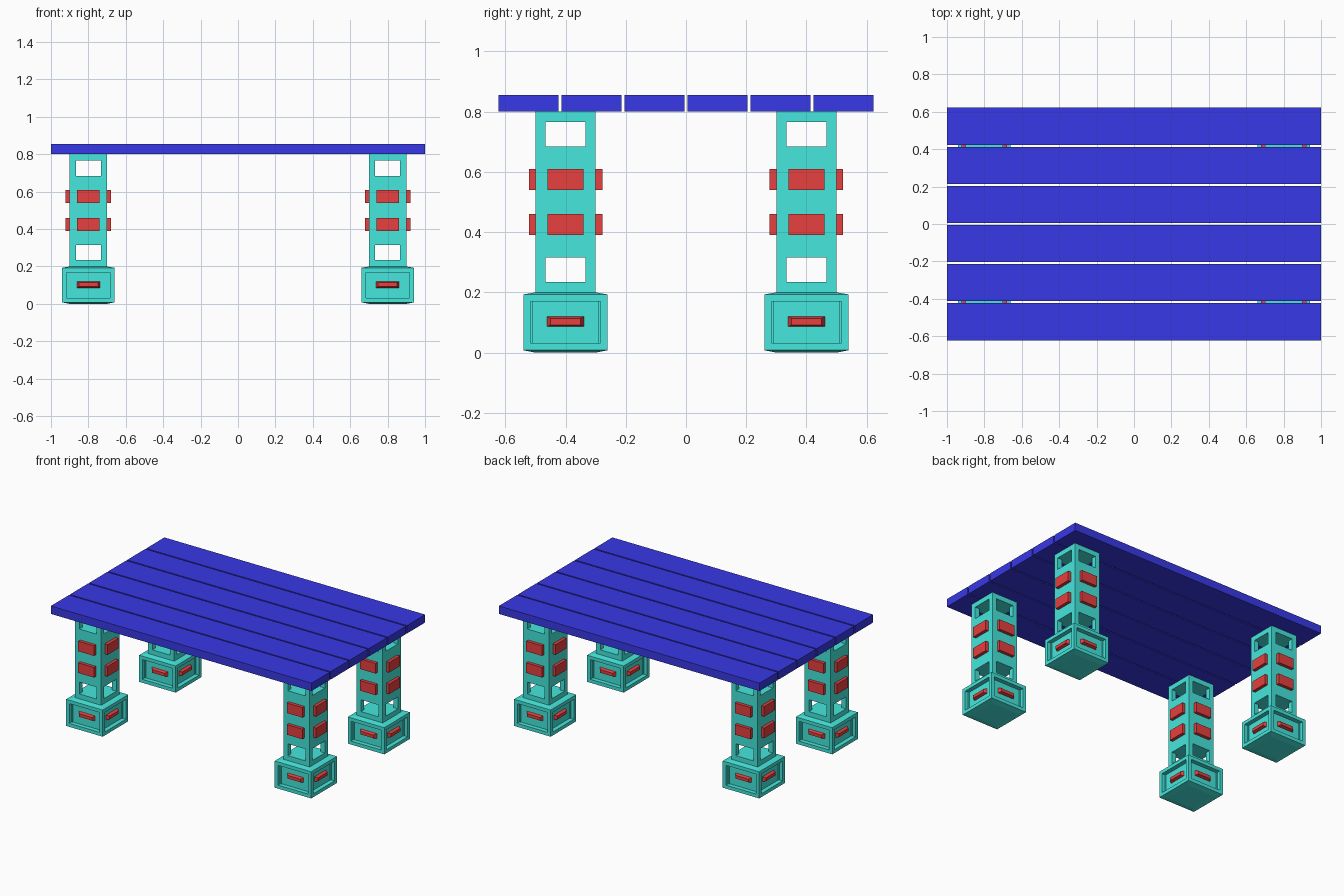
import bpy, bmesh
from mathutils import Matrix, Vector

if "Cube" in bpy.data.objects:
    bpy.data.objects.remove(bpy.data.objects["Cube"])

LEG = Vector((0.80, 0.40, 0.0))   # centre of the leg that gets mirrored to all corners


def material(name, rgb):
    m = bpy.data.materials.new(name)
    m.diffuse_color = (*rgb, 1)
    m.use_nodes = True
    m.node_tree.nodes["Principled BSDF"].inputs["Base Color"].default_value = m.diffuse_color
    return m


TEAL = material("teal", (0.06, 0.80, 0.72))
RED = material("red", (0.80, 0.05, 0.05))
BLUE = material("blue", (0.04, 0.04, 0.80))


def add_box(bm, center, size):
    mat = Matrix.Translation(center) @ Matrix.Diagonal((*size, 1))
    return bmesh.ops.create_cube(bm, size=1, matrix=mat)["verts"]


def finish(bm, name, mat=None):
    bmesh.ops.recalc_face_normals(bm, faces=bm.faces)
    me = bpy.data.meshes.new(name)
    bm.to_mesh(me)
    bm.free()
    ob = bpy.data.objects.new(name, me)
    bpy.context.collection.objects.link(ob)
    if mat:
        me.materials.append(mat)
    return ob


def mirror_to_corners(ob):
    mod = ob.modifiers.new("corners", 'MIRROR')
    mod.use_axis = (True, True, False)
    mod.use_mirror_merge = False


def loft(bm, rings):
    """Stack of square rings (half width, z), closed at both ends."""
    loops = [[bm.verts.new(LEG + Vector((sx * h, sy * h, z)))
              for sx, sy in ((-1, -1), (1, -1), (1, 1), (-1, 1))] for h, z in rings]
    for a, b in zip(loops, loops[1:]):
        for i in range(4):
            j = (i + 1) % 4
            bm.faces.new((a[i], a[j], b[j], b[i]))
    bm.faces.new(loops[0][::-1])
    bm.faces.new(loops[-1])
    bmesh.ops.recalc_face_normals(bm, faces=bm.faces)


# Tabletop planks
for i in range(6):
    bm = bmesh.new()
    add_box(bm, (0, (i - 2.5) * 0.209, 0.8275), (2.0, 0.199, 0.055))
    finish(bm, f"tabletop_plank_{i + 1}", BLUE)

# Leg column with windows passing through in both directions
bm = bmesh.new()
add_box(bm, LEG + Vector((0, 0, 0.4975)), (0.2, 0.2, 0.605))
column = finish(bm, "leg_columns", TEAL)
for axis, size in (("x", (0.4, 0.133, 0.082)), ("y", (0.133, 0.4, 0.082))):
    bm = bmesh.new()
    for z in (0.275, 0.725):
        add_box(bm, LEG + Vector((0, 0, z)), size)
    cutter = finish(bm, f"window_cutter_{axis}")
    cutter.hide_render = True
    cutter.hide_viewport = True
    mod = column.modifiers.new(f"windows_{axis}", 'BOOLEAN')
    mod.operation = 'DIFFERENCE'
    mod.solver = 'EXACT'
    mod.object = cutter
mirror_to_corners(column)

# Foot block with a recessed panel on each side
bm = bmesh.new()
loft(bm, ((0.10, 0.0), (0.14, 0.008), (0.14, 0.193), (0.10, 0.2)))
sides = [f for f in bm.faces if abs(f.normal.z) < 0.1]
bmesh.ops.inset_individual(bm, faces=sides, thickness=0.034)
bmesh.ops.inset_individual(bm, faces=sides, thickness=0.0001, depth=-0.03)
mirror_to_corners(finish(bm, "leg_feet", TEAL))

# Red pads on the columns and tapered bars in the foot panels
pads, bars = bmesh.new(), bmesh.new()
for k in range(4):
    turn = Matrix.Translation(LEG) @ Matrix.Rotation(k * 1.5707963, 4, 'Z')
    for z in (0.425, 0.575):
        vs = add_box(pads, (0, -0.107, z), (0.12, 0.03, 0.07))
        bmesh.ops.transform(pads, matrix=turn, verts=vs)
    vs = add_box(bars, (0, -0.115, 0.103), (0.134, 0.03, 0.04))
    for v in vs:
        if v.co.y < -0.12:      # taper the outer face
            v.co.x *= 0.75
            v.co.z = 0.103 + (v.co.z - 0.103) * 0.55
    bmesh.ops.transform(bars, matrix=turn, verts=vs)
mirror_to_corners(finish(pads, "leg_pads", RED))
mirror_to_corners(finish(bars, "foot_bars", RED))
